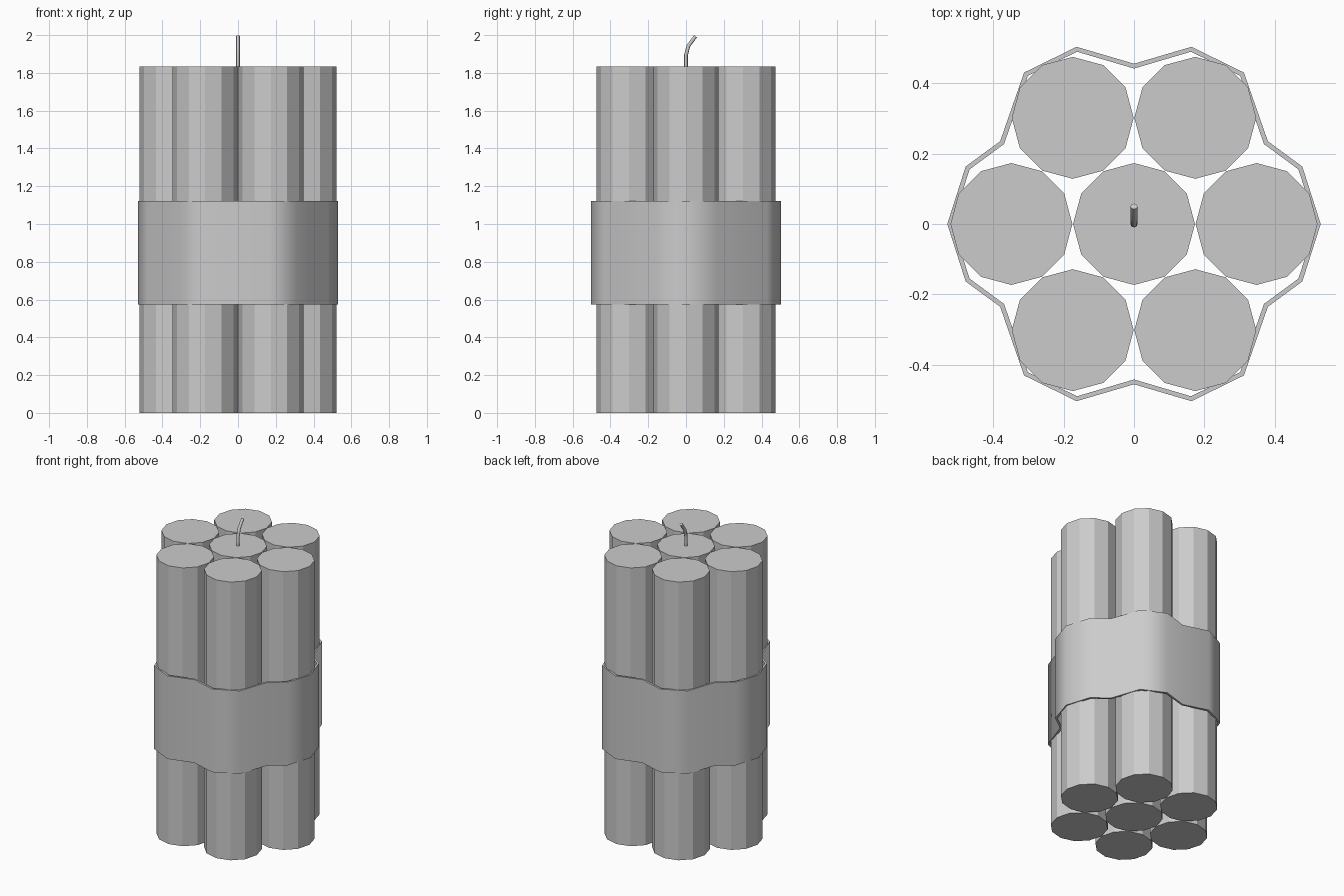
import bpy, bmesh
from math import cos, sin, radians

if "Cube" in bpy.data.objects:
    bpy.data.objects.remove(bpy.data.objects["Cube"])

STICK_R, STICK_H, SPACING = 0.173, 1.835, 0.348


def stick(name, x, y):
    bpy.ops.mesh.primitive_cylinder_add(vertices=12, radius=STICK_R, depth=STICK_H,
                                        location=(x, y, STICK_H / 2))
    ob = bpy.context.object
    ob.name = name
    # put a corner of the 12-gon on the x axis (already so at 30 degree steps)
    return ob


# Sticks: one in the middle, six around it
stick("stick_centre", 0, 0)
for i in range(6):
    a = radians(60 * i)
    stick(f"stick_{i + 1}", SPACING * cos(a), SPACING * sin(a))

# Band: a quarter outline mirrored into a closed wavy loop
quarter = [(0.53, 0), (0.478, 0.163), (0.38, 0.235),
           (0.312, 0.43), (0.163, 0.503), (0, 0.455)]
half = quarter + [(-x, y) for x, y in quarter[-2::-1]]
loop = half + [(x, -y) for x, y in half[-2:0:-1]]
bm = bmesh.new()
low = [bm.verts.new((x, y, 0.575)) for x, y in loop]
high = [bm.verts.new((x, y, 1.123)) for x, y in loop]
n = len(loop)
for i in range(n):
    j = (i + 1) % n
    bm.faces.new((low[i], low[j], high[j], high[i]))
mesh = bpy.data.meshes.new("band")
bm.to_mesh(mesh)
bm.free()
band = bpy.data.objects.new("band", mesh)
bpy.context.collection.objects.link(band)
solid = band.modifiers.new("thickness", 'SOLIDIFY')
solid.thickness = 0.013
solid.offset = -1
solid.use_even_offset = True
bpy.ops.object.select_all(action='DESELECT')
band.select_set(True)
bpy.context.view_layer.objects.active = band
bpy.ops.object.modifier_apply(modifier=solid.name)
bpy.ops.object.shade_smooth_by_angle(angle=radians(60))

# Fuse: thin bent tube leaning to the back
curve = bpy.data.curves.new("fuse", 'CURVE')
curve.dimensions = '3D'
curve.bevel_depth = 0.01
curve.bevel_resolution = 2
curve.use_fill_caps = True
path = [(0, 0, 1.83), (0, 0, 1.895), (0, 0.013, 1.943), (0, 0.05, 1.994)]
spline = curve.splines.new('POLY')
spline.points.add(len(path) - 1)
for p, co in zip(spline.points, path):
    p.co = (*co, 1)
fuse = bpy.data.objects.new("fuse", curve)
bpy.context.collection.objects.link(fuse)
